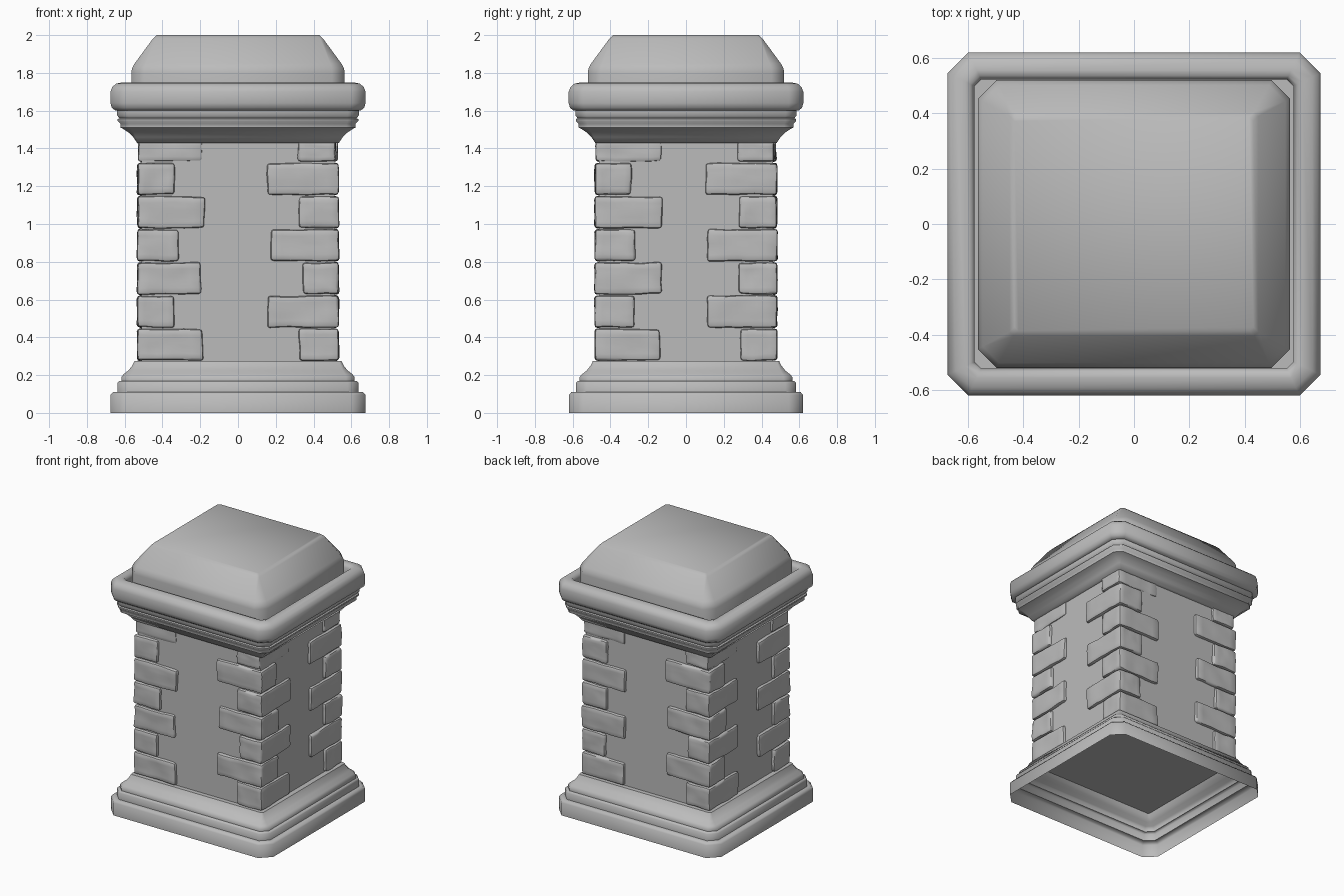
import bpy, bmesh, math, random
from mathutils import Vector, noise

random.seed(4)
if "Cube" in bpy.data.objects:
    bpy.data.objects.remove(bpy.data.objects["Cube"], do_unlink=True)

STONE = (0.5, 0.5, 0.5, 1)
stone = bpy.data.materials.new("grey stone")
stone.use_nodes = True
stone.diffuse_color = STONE
stone.node_tree.nodes["Principled BSDF"].inputs["Base Color"].default_value = STONE


def finish(bm, name, angle):
    mesh = bpy.data.meshes.new(name)
    bm.to_mesh(mesh)
    bm.free()
    mesh.materials.append(stone)
    mesh.shade_smooth()
    mesh.set_sharp_from_angle(angle=math.radians(angle))
    obj = bpy.data.objects.new(name, mesh)
    bpy.context.collection.objects.link(obj)
    return obj


def ring(bm, hx, hy, z, c):
    """Rectangle with chamfered corners, counter-clockwise."""
    pts = [(hx, hy - c), (hx - c, hy), (c - hx, hy), (-hx, hy - c),
           (-hx, c - hy), (c - hx, -hy), (hx - c, -hy), (hx, c - hy)]
    return [bm.verts.new((x, y, z)) for x, y in pts]


def loft(name, profile, narrower, chamfer, angle=50, cap=False):
    """Stack chamfered rectangles along a (half width, height) profile."""
    bm = bmesh.new()
    rings = [ring(bm, w, w - narrower, z, chamfer(w)) for w, z in profile]
    for low, high in zip(rings, rings[1:]):
        for i in range(8):
            j = (i + 1) % 8
            bm.faces.new((low[i], low[j], high[j], high[i]))
    if cap:
        bm.faces.new(rings[-1])
    return finish(bm, name, angle)


def moulding_chamfer(w):
    return max(0.012, (w - 0.53) * 0.52)


# Stepped plinth, open underneath
loft("plinth", [(0.675, 0), (0.675, 0.095), (0.662, 0.11), (0.637, 0.11),
                (0.637, 0.16), (0.628, 0.17), (0.618, 0.17), (0.618, 0.19),
                (0.605, 0.205), (0.58, 0.225), (0.56, 0.25), (0.548, 0.275),
                (0.50, 0.275)], 0.055, moulding_chamfer)

# Cornice with a rounded rim and a recessed floor for the cap
loft("cornice", [(0.50, 1.43), (0.535, 1.43), (0.555, 1.46), (0.58, 1.485),
                 (0.61, 1.505), (0.622, 1.51), (0.622, 1.53), (0.637, 1.545),
                 (0.637, 1.555), (0.628, 1.56), (0.64, 1.575), (0.64, 1.6),
                 (0.648, 1.6), (0.668, 1.615), (0.675, 1.64), (0.675, 1.70),
                 (0.666, 1.725), (0.645, 1.743), (0.61, 1.75), (0.59, 1.745),
                 (0.577, 1.725), (0.577, 1.67), (0.50, 1.67)],
     0.054, moulding_chamfer)

# Sloped cap stone
loft("cap_stone", [(0.565, 1.66), (0.565, 1.80), (0.561, 1.825),
                   (0.547, 1.85), (0.45, 1.982), (0.432, 2.0)],
     0.045, lambda w: max(0.015, (w - 0.43) * 0.5), 60, cap=True)

# Plain shaft
bm = bmesh.new()
bmesh.ops.create_cube(bm, size=1)
for v in bm.verts:
    v.co = (v.co.x * 1.02, v.co.y * 0.92, 0.855 + v.co.z * 1.17)
finish(bm, "shaft", 30)


def corner_stone(name, low, high, seed):
    """Worn block between two corners."""
    bm = bmesh.new()
    bmesh.ops.create_cube(bm, size=1)
    mid, size = (low + high) / 2, high - low
    for v in bm.verts:
        v.co = Vector(a * b for a, b in zip(v.co, size)) + mid
    bmesh.ops.bevel(bm, geom=bm.edges[:], offset=0.014, segments=2,
                    profile=0.5, affect='EDGES')
    long_edges = [e for e in bm.edges if e.calc_length() > 0.05]
    bmesh.ops.subdivide_edges(bm, edges=long_edges, cuts=6, use_grid_fill=True)
    shift = Vector((seed * 3.7, seed * 1.3, seed * 2.1))
    for v in bm.verts:
        v.co += noise.noise_vector(v.co * 9 + shift) * 0.007
        v.co += noise.noise_vector(v.co * 30 + shift) * 0.002
    finish(bm, name, 40)


# Quoins: long and short faces alternate by row and by corner
ROW = 0.1755
LONG, SHORT = (0.35, 0.37, 0.345, 0.365), (0.2, 0.2, 0.195, 0.21)
for sx, sy in ((-1, -1), (1, -1), (1, 1), (-1, 1)):
    for row in range(7):
        x_long = (row % 2 == 0) == (sx * sy > 0)
        size_l = LONG[row % 4] + random.uniform(-0.01, 0.01)
        size_s = SHORT[row % 4] + random.uniform(-0.01, 0.01)
        lx, ly = (size_l, size_s) if x_long else (size_s, size_l)
        out_x = out_y = 0.022
        if row == 6:  # top long faces sit almost flush with the wall
            out_x, out_y = (0.018, 0.006) if x_long else (0.006, 0.018)
        ex, ey = 0.51 + out_x, 0.46 + out_y
        z0 = 0.277 + row * ROW
        z1 = min(z0 + ROW - 0.008, 1.44)
        xs = sorted((sx * ex, sx * (ex - lx)))
        ys = sorted((sy * ey, sy * (ey - ly)))
        side = ("front" if sy < 0 else "back") + ("_left" if sx > 0 else "_right")
        corner_stone(f"corner_stone_{side}_{row + 1}",
                     Vector((xs[0], ys[0], z0)), Vector((xs[1], ys[1], z1)),
                     row + 10 * (sx + 2 * sy + 4))
